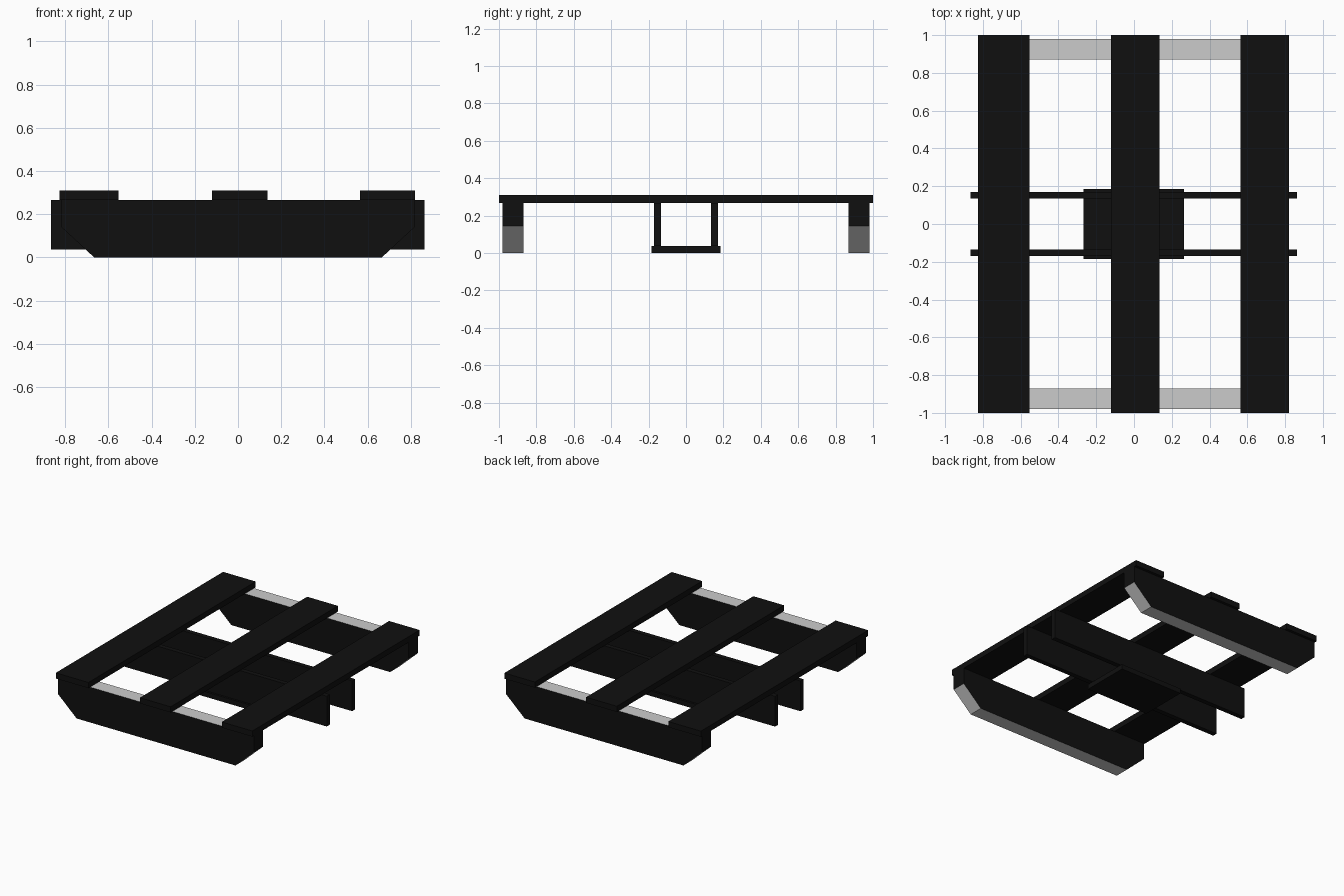
import bpy, bmesh

if "Cube" in bpy.data.objects:
    bpy.data.objects.remove(bpy.data.objects["Cube"])

black = bpy.data.materials.new("black")
black.diffuse_color = (0.005, 0.005, 0.005, 1)
black.use_nodes = True
black.node_tree.nodes["Principled BSDF"].inputs["Base Color"].default_value = black.diffuse_color
grey = bpy.data.materials.new("grey")
grey.diffuse_color = (0.8, 0.8, 0.8, 1)
grey.use_nodes = True
grey.node_tree.nodes["Principled BSDF"].inputs["Base Color"].default_value = grey.diffuse_color


def prism(name, profile, y0, y1):
    """Extrude an x-z profile from y0 to y1."""
    bm = bmesh.new()
    face = bm.faces.new([bm.verts.new((x, y0, z)) for x, z in profile])
    ext = bmesh.ops.extrude_face_region(bm, geom=[face])
    verts = [v for v in ext["geom"] if isinstance(v, bmesh.types.BMVert)]
    bmesh.ops.translate(bm, verts=verts, vec=(0, y1 - y0, 0))
    bmesh.ops.recalc_face_normals(bm, faces=bm.faces)
    mesh = bpy.data.meshes.new(name)
    bm.to_mesh(mesh)
    bm.free()
    mesh.materials.append(black)
    obj = bpy.data.objects.new(name, mesh)
    bpy.context.collection.objects.link(obj)
    return obj


def box(name, x0, x1, y0, y1, z0, z1):
    return prism(name, [(x0, z0), (x1, z0), (x1, z1), (x0, z1)], y0, y1)


# Three long top slats
for side, x0, x1 in (("left", -0.825, -0.552), ("middle", -0.121, 0.136), ("right", 0.565, 0.82)):
    box(f"top_slat_{side}", x0, x1, -1, 1, 0.267, 0.31)

# Runners with chamfered ends; top, underside and chamfers are bare grey
runner = [(-0.665, 0), (0.665, 0), (0.82, 0.143), (0.82, 0.267), (-0.82, 0.267), (-0.82, 0.143)]
for side, y0, y1 in (("front", -0.98, -0.87), ("back", 0.87, 0.98)):
    obj = prism(f"runner_{side}", runner, y0, y1)
    obj.data.materials.append(grey)
    for p in obj.data.polygons:
        p.material_index = int(abs(p.normal.z) > 0.1)

# Thin centre beams
for side, y0, y1 in (("front", -0.17, -0.134), ("back", 0.134, 0.17)):
    box(f"centre_beam_{side}", -0.865, 0.862, y0, y1, 0.038, 0.267)

# Bottom plate under the centre beams
box("bottom_plate", -0.268, 0.264, -0.185, 0.185, 0, 0.038)
